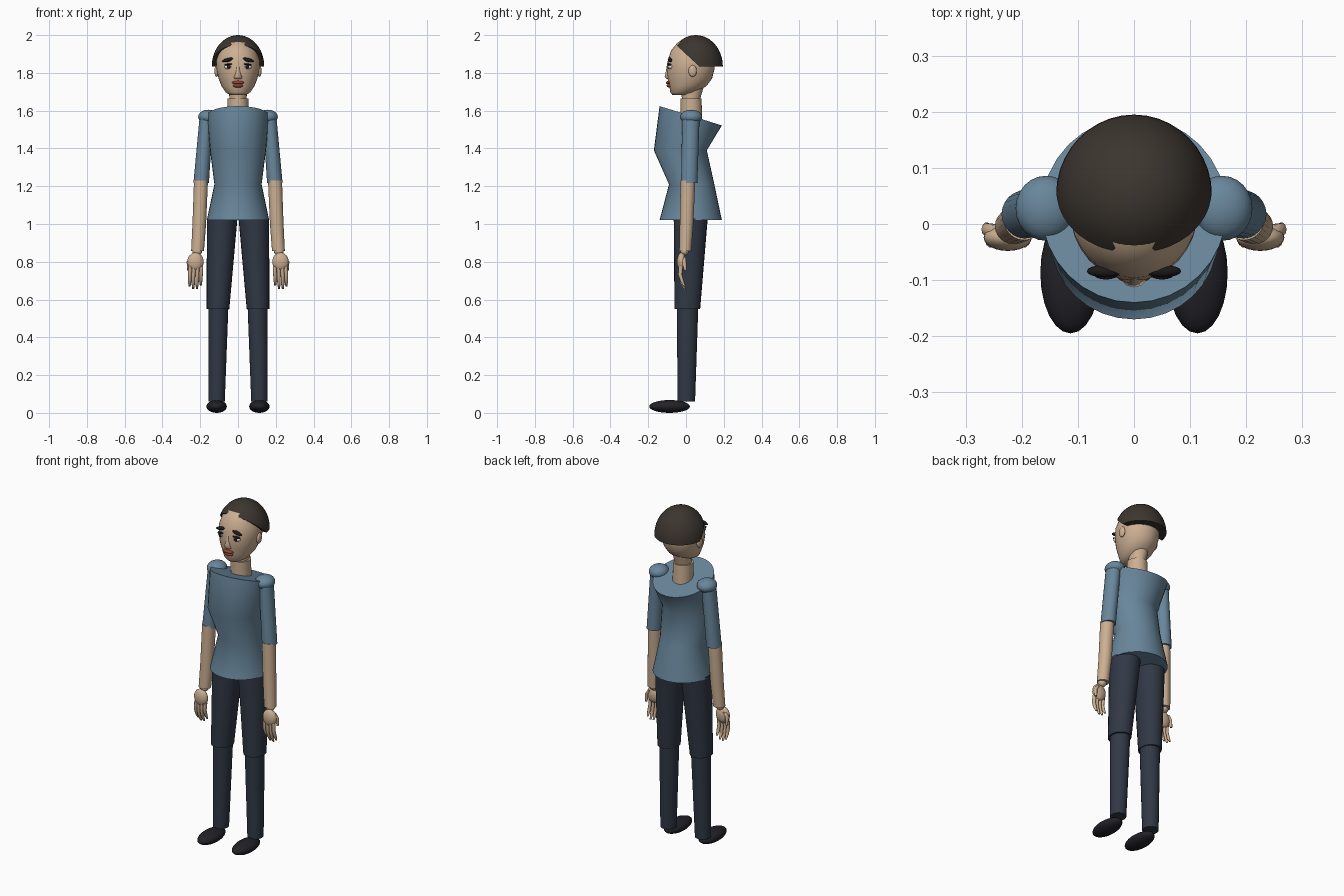
import bpy, bmesh, math
from mathutils import Vector, Matrix


def material(name, rgb):
    m = bpy.data.materials.new(name)
    m.diffuse_color = (*rgb, 1)
    return m


SKIN = material("skin", (0.60, 0.43, 0.29))
SHIRT = material("shirt_blue", (0.14, 0.24, 0.33))
TROUSER = material("trouser_navy", (0.03, 0.04, 0.06))
SHOE = material("shoe_black", (0.015, 0.015, 0.02))
HAIR = material("hair_brown", (0.045, 0.036, 0.028))
WHITE = material("eye_white", (0.75, 0.72, 0.68))
DARK = material("dark", (0.012, 0.01, 0.01))
LIP = material("lip_red", (0.30, 0.06, 0.035))


def finish(name, bm, mat, angle=45):
    bmesh.ops.recalc_face_normals(bm, faces=bm.faces)
    me = bpy.data.meshes.new(name)
    bm.to_mesh(me)
    bm.free()
    ob = bpy.data.objects.new(name, me)
    bpy.context.collection.objects.link(ob)
    me.materials.append(mat)
    bpy.ops.object.select_all(action='DESELECT')
    bpy.context.view_layer.objects.active = ob
    ob.select_set(True)
    bpy.ops.object.shade_smooth_by_angle(angle=math.radians(angle))
    return ob


def loft(name, rings, mat, n=24, angle=45):
    """Capped skin over ellipses (x, y, z, rx, ry[, slope of z along y])."""
    bm = bmesh.new()
    loops = []
    for x, y, z, rx, ry, *tilt in rings:
        slope = tilt[0] if tilt else 0
        loop = []
        for i in range(n):
            a = math.tau * i / n
            dy = ry * math.sin(a)
            loop.append(bm.verts.new((x + rx * math.cos(a), y + dy, z + slope * dy)))
        loops.append(loop)
    for a, b in zip(loops, loops[1:]):
        for i in range(n):
            j = (i + 1) % n
            bm.faces.new((a[i], a[j], b[j], b[i]))
    bm.faces.new(loops[0])
    bm.faces.new(loops[-1])
    return finish(name, bm, mat, angle)


def ball(name, c, r, mat, turn=0, seg=24):
    bm = bmesh.new()
    m = Matrix.Translation(c) @ Matrix.Rotation(turn, 4, 'Y') @ Matrix.Diagonal((*r, 1))
    bmesh.ops.create_uvsphere(bm, u_segments=seg, v_segments=seg // 2, radius=1, matrix=m)
    return finish(name, bm, mat, 60)


# shirt body, with the neckline plane sloping down to the back
loft("shirt_body", [(0, 0.025, 1.02, 0.165, 0.165), (0, 0.03, 1.21, 0.125, 0.12),
                    (0, -0.03, 1.39, 0.148, 0.14), (0, 0.025, 1.573, 0.165, 0.165, -0.31)],
     SHIRT, 32)

# neck
loft("neck", [(0, 0.03, 1.53, 0.055, 0.057), (0, 0.026, 1.665, 0.055, 0.056)], SKIN)
loft("upper_neck", [(0, 0.026, 1.66, 0.045, 0.048), (0, 0.035, 1.73, 0.05, 0.06)], SKIN)

# head
loft("head", [(0, -0.035, 1.682, 0.04, 0.036), (0, -0.015, 1.697, 0.065, 0.068),
              (0, 0.01, 1.73, 0.087, 0.098), (0, 0.02, 1.77, 0.103, 0.118),
              (0, 0.025, 1.82, 0.114, 0.126), (0, 0.027, 1.87, 0.114, 0.123),
              (0, 0.03, 1.92, 0.098, 0.108), (0, 0.035, 1.96, 0.07, 0.08),
              (0, 0.04, 1.98, 0.03, 0.035)], SKIN, 32, 60)

# hair: dome cut flat below and sloped at the forehead
bm = bmesh.new()
bmesh.ops.create_uvsphere(bm, u_segments=40, v_segments=24, radius=1,
                          matrix=Matrix.Translation((0, 0.052, 1.835))
                          @ Matrix.Diagonal((0.139, 0.143, 0.165, 1)))
for point, normal in (((0, 0, 1.835), (0, 0, -1)), ((0, -0.055, 1.95), (0, -0.115, -0.125))):
    cut = bmesh.ops.bisect_plane(bm, geom=bm.verts[:] + bm.edges[:] + bm.faces[:], dist=1e-5,
                                 plane_co=point, plane_no=Vector(normal).normalized(),
                                 clear_outer=True)
    rim = [e for e in cut["geom_cut"] if isinstance(e, bmesh.types.BMEdge)]
    bmesh.ops.contextual_create(bm, geom=rim)
finish("hair", bm, HAIR, 40)

# nose
loft("nose", [(0, -0.088, 1.768, 0.022, 0.014), (0, -0.091, 1.778, 0.024, 0.022),
              (0, -0.09, 1.80, 0.014, 0.018), (0, -0.086, 1.86, 0.008, 0.012)], SKIN, 12, 60)

# mouth
ball("upper_lip", (0, -0.09, 1.749, ), (0.032, 0.016, 0.010), LIP)
ball("lower_lip", (0, -0.086, 1.733), (0.027, 0.017, 0.011), LIP)

for s, side in ((1, "left"), (-1, "right")):
    # facial features
    ball(f"{side}_eye", (s * 0.05, -0.082, 1.832), (0.022, 0.014, 0.013), WHITE)
    ball(f"{side}_iris", (s * 0.05, -0.093, 1.832), (0.010, 0.006, 0.010), DARK, seg=16)
    ball(f"{side}_eyelid", (s * 0.05, -0.087, 1.845), (0.024, 0.012, 0.005), DARK, s * 0.15, 16)
    ball(f"{side}_eyebrow", (s * 0.052, -0.084, 1.869), (0.033, 0.011, 0.010), DARK, s * 0.22, 16)
    ball(f"{side}_ear", (s * 0.113, 0.035, 1.81), (0.012, 0.022, 0.031), SKIN)

    # sleeve and forearm
    ball(f"{side}_shoulder", (s * 0.157, 0.028, 1.567), (0.054, 0.058, 0.038), SHIRT)
    loft(f"{side}_sleeve", [(s * 0.195, 0.017, 1.217, 0.041, 0.043),
                            (s * 0.167, 0.026, 1.57, 0.036, 0.046)], SHIRT)
    loft(f"{side}_forearm", [(s * 0.214, -0.004, 0.858, 0.034, 0.032),
                             (s * 0.205, 0.003, 1.0, 0.036, 0.036),
                             (s * 0.196, 0.010, 1.23, 0.037, 0.039)], SKIN)

    # hand
    ball(f"{side}_wrist", (s * 0.216, -0.008, 0.855), (0.026, 0.022, 0.022), SKIN, seg=16)
    ball(f"{side}_palm", (s * 0.225, -0.024, 0.80), (0.043, 0.024, 0.049), SKIN)
    for i, (x, tip) in enumerate(((0.194, 0.675), (0.214, 0.657), (0.234, 0.655), (0.253, 0.668))):
        drop = 0.775 - tip
        loft(f"{side}_finger_{i + 1}",
             [(s * x, -0.028, 0.775, 0.010, 0.012),
              (s * (x + 0.002), -0.031, 0.775 - drop * 0.4, 0.010, 0.011),
              (s * (x + 0.003), -0.020, 0.775 - drop * 0.75, 0.009, 0.010),
              (s * (x + 0.003), -0.007, tip, 0.005, 0.005)], SKIN, 10, 60)
    loft(f"{side}_thumb", [(s * 0.246, -0.012, 0.825, 0.010, 0.012),
                           (s * 0.262, -0.010, 0.80, 0.010, 0.012),
                           (s * 0.263, -0.004, 0.755, 0.006, 0.007)], SKIN, 10, 60)

    # trouser leg
    loft(f"{side}_thigh", [(s * 0.106, 0.007, 0.55, 0.060, 0.068),
                           (s * 0.084, 0.025, 1.03, 0.081, 0.090)], TROUSER)
    loft(f"{side}_shin", [(s * 0.113, 0.002, 0.06, 0.043, 0.046),
                          (s * 0.104, 0.008, 0.56, 0.053, 0.057)], TROUSER)

    # shoe
    ball(f"{side}_shoe", (s * 0.113, -0.087, 0.034), (0.054, 0.108, 0.034), SHOE)
